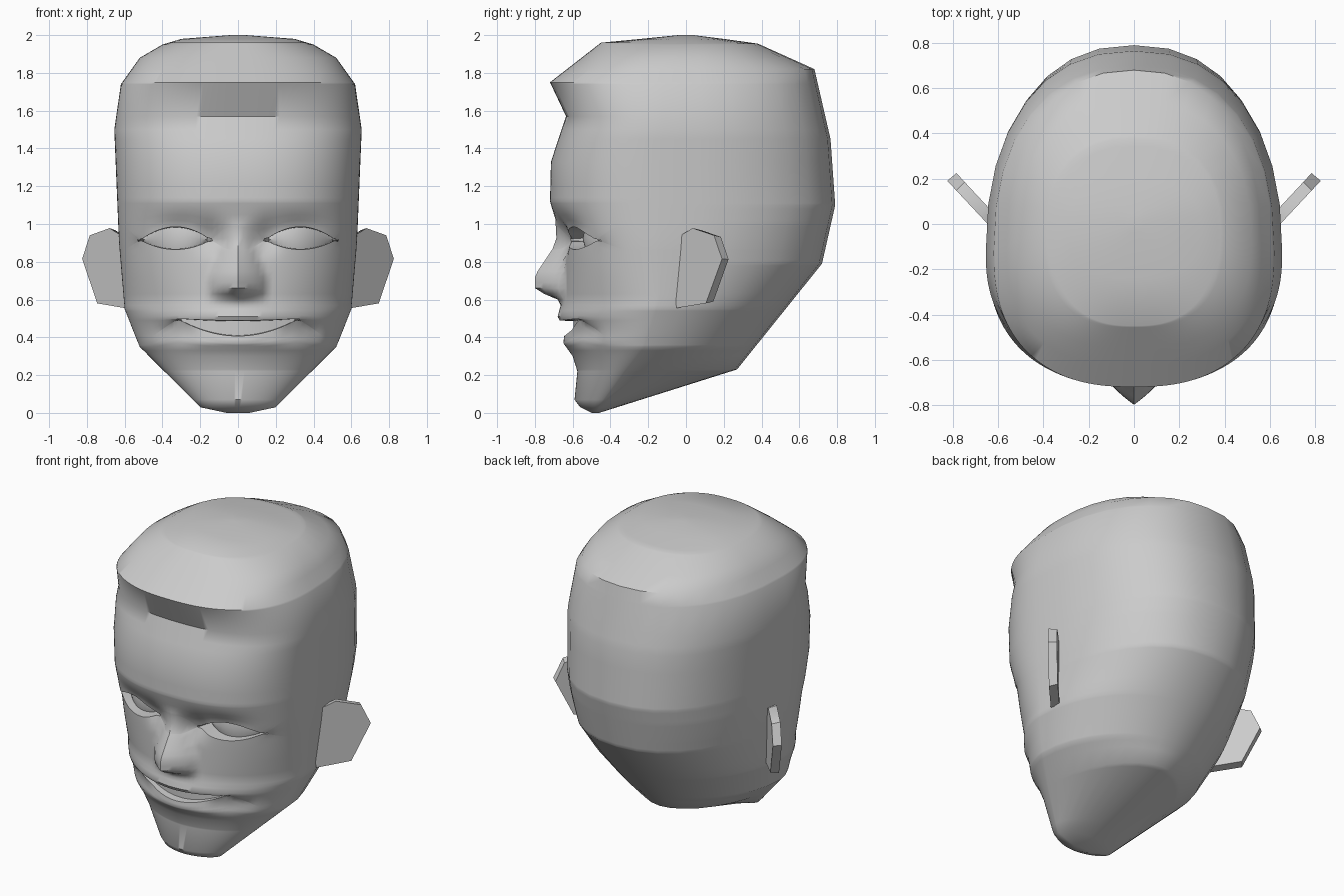
import bpy, bmesh, math

if "Cube" in bpy.data.objects:
    bpy.data.objects.remove(bpy.data.objects["Cube"])

# Vertical profiles of the skull: (height, value)
WIDTH = [(0, .06), (.03, .2), (.35, .52), (.55, .60), (.9, .63), (1.5, .655), (1.74, .62),
         (1.88, .52), (1.95, .4), (1.98, .3), (2, .04)]
FRONT = [(0, -.5), (.03, -.56), (.07, -.59), (.22, -.575), (.3, -.6), (.37, -.65), (.44, -.64),
         (.51, -.68), (.6, -.655), (.9, -.645), (1.0, -.685), (1.12, -.72), (1.33, -.715),
         (1.57, -.635), (1.75, -.72), (1.96, -.45), (1.98, -.24), (2, -.04)]
BACK = [(0, -.46), (.23, .27), (.79, .72), (1.1, .79), (1.45, .765), (1.82, .68),
        (1.955, .38), (1.98, .2), (2, .04)]
WIDEST = [(0, -.48), (.15, -.38), (.35, -.22), (.6, -.14), (1.8, -.12), (2, 0)]
NOSE_H = [(.59, 0), (.65, .145), (.73, .148), (.9, .04), (1.02, 0)]
NOSE_W = [(.59, .16), (.72, .15), (.9, .075), (1.02, .06)]
ROUND = [(0, 1.8), (.55, 1.85), (.95, 2.35), (2, 2.5)]


def lerp(keys, z):
    if z <= keys[0][0]:
        return keys[0][1]
    for (a, u), (b, v) in zip(keys, keys[1:]):
        if z <= b:
            return u + (v - u) * (z - a) / (b - a)
    return keys[-1][1]


def loft(name, rings):
    """Closed skin through rings of equal point count, capped at both ends."""
    verts = [p for r in rings for p in r]
    n, m = len(rings[0]), len(rings)
    faces = [(k * n + i, k * n + (i + 1) % n, (k + 1) * n + (i + 1) % n, (k + 1) * n + i)
             for k in range(m - 1) for i in range(n)]
    faces += [tuple(range(n))[::-1], tuple(range((m - 1) * n, m * n))]
    me = bpy.data.meshes.new(name)
    me.from_pydata(verts, [], faces)
    bm = bmesh.new()
    bm.from_mesh(me)
    bmesh.ops.recalc_face_normals(bm, faces=bm.faces[:])
    bm.to_mesh(me)
    bm.free()
    ob = bpy.data.objects.new(name, me)
    bpy.context.collection.objects.link(ob)
    return ob


# Eye and mouth openings: positive inside, negative outside
def eye_shape(x):
    return 1 - ((x - .33) / .185) ** 2


def mouth_shape(x):
    return 1 - (x / .315) ** 2


def spread(v):
    return min(1, max(.06, abs(v)))


def loops(x, z):
    """Bend the edge loops so they follow the eyelids and the smile."""
    e, m = spread(eye_shape(x)), spread(mouth_shape(x))
    return lerp([(0, 0), (.33, .33), (.41, .497 - .09 * m), (.49, .499 - .01 * m), (.6, .6),
                 (.75, .75), (.865, .915 - .05 * e), (.985, .915 + .07 * e),
                 (1.1, 1.1), (2, 2)], z)


def relief(x, z):
    """Nose pushed forward, eye sockets pushed back."""
    nose = lerp(NOSE_H, z) * max(0, 1 - x / lerp(NOSE_W, z)) ** .75
    socket = .03 * math.exp(-((x - .3) / .17) ** 2 - ((z - .99) / .06) ** 2)
    inner = .035 * math.exp(-((x - .15) / .06) ** 2 - ((z - .93) / .07) ** 2)
    return socket + inner - nose


def head_ring(level, kind):
    half = []
    for i in range(37):
        s = math.sin(i / 36 * math.pi / 2)
        x = lerp(WIDTH, level) * s
        z = loops(x, level)
        m, f, p = lerp(WIDEST, z), lerp(FRONT, z), lerp(ROUND, z)
        y = m + (f - m) * max(0, 1 - s ** p) ** (1 / p) + relief(x, z)
        # rows inside an opening drop back to its floor
        if kind == 1 and mouth_shape(x) > 0:
            y = max(y, -.595 + .7 * x * x)
        if kind == 2 and eye_shape(x) > 0:
            bulge = .012 if .9 < level < .95 else 0
            y = max(y, -.535 + 2.6 * (x - .27) ** 2 - bulge)
        half.append((x, y, z))
    w, m, b = lerp(WIDTH, level), lerp(WIDEST, level), lerp(BACK, level)
    q = min(2.3, 1.7 + level * .6)
    for i in range(1, 9):
        a = i / 8 * math.pi / 2
        c = math.cos(a) if i < 8 else 0
        half.append((w * c ** (2 / q), m + (b - m) * math.sin(a) ** (2 / q), level))
    return half + [(-x, y, z) for x, y, z in half[-2:0:-1]]


# Head
levels = {round(k[0], 3) for t in (WIDTH, FRONT, BACK) for k in t}
levels |= {round(.3 + .03 * i, 3) for i in range(31)}
rows = [(z, 0) for z in levels if not (.39 < z < .51 or .85 < z < 1.0)]
rows += [(z, 0) for z in (.41, .49, .51, .865, .985, 1.0)]
rows += [(z, 1) for z in (.413, .45, .487)] + [(z, 2) for z in (.868, .925, .982)]
parts = [loft("head", [head_ring(z, kind) for z, kind in sorted(set(rows))])]

# Ears: slanted slabs with a slightly smaller back
EAR = [(.6, .555), (.745, .58), (.825, .815), (.785, .94), (.68, .978), (.62, .94), (.58, .75)]
for side, name in ((1, "ear_right"), (-1, "ear_left")):
    front = [(side * x, -.05 + (x - .6) * 1.07, z) for x, z in EAR]
    back = [(side * (.65 + (x - .68) * .93), x - .6, .77 + (z - .77) * .95) for x, z in EAR]
    parts.append(loft(name, [front, back]))

# Shading
for ob in parts:
    ob.select_set(True)
bpy.context.view_layer.objects.active = parts[0]
bpy.ops.object.shade_smooth_by_angle(angle=math.radians(42))
